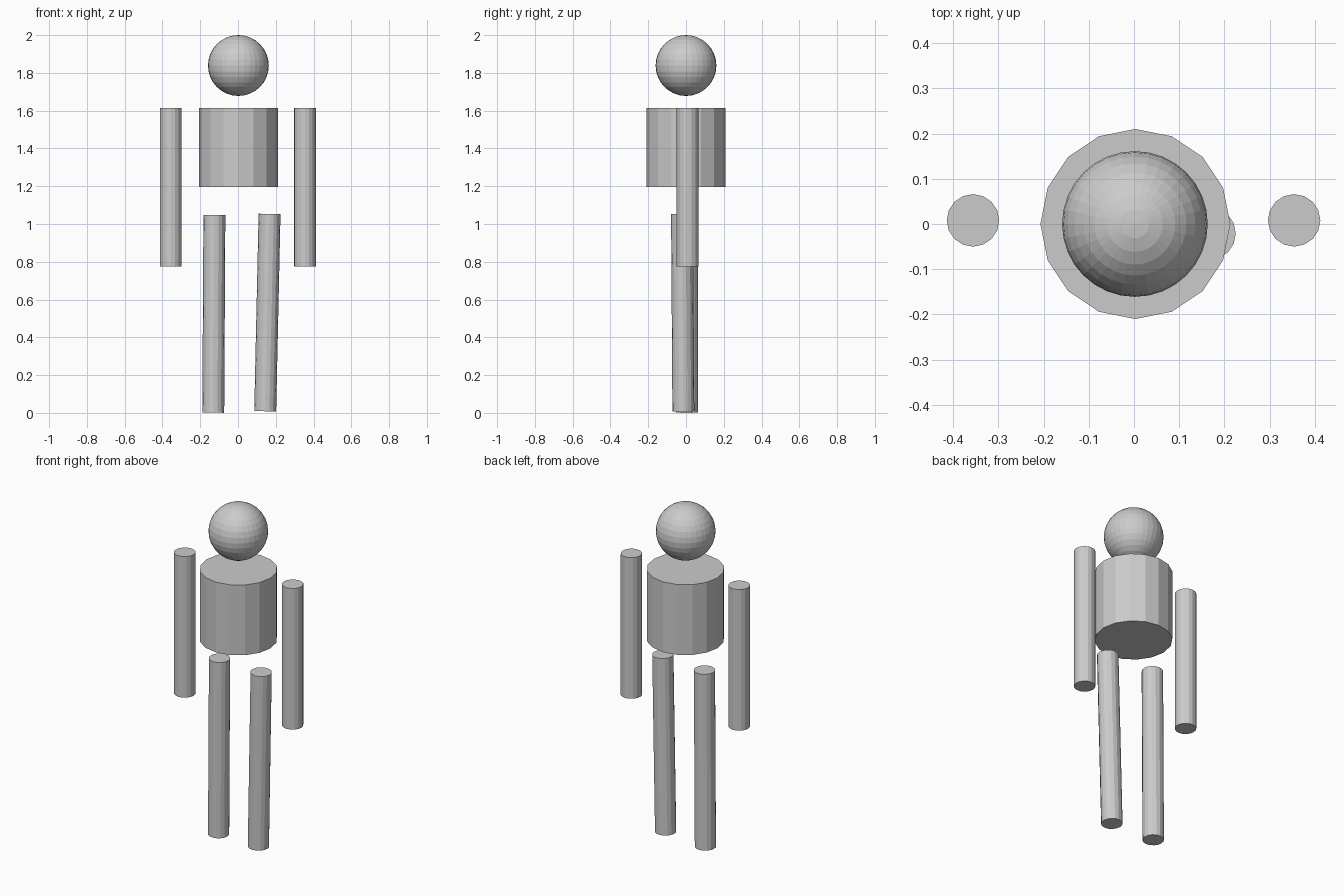
import bpy
from mathutils import Vector

if "Cube" in bpy.data.objects:
    bpy.data.objects.remove(bpy.data.objects["Cube"])

grey = bpy.data.materials.new("plain grey")
grey.diffuse_color = (0.6, 0.6, 0.6, 1)
grey.use_nodes = True
grey.node_tree.nodes["Principled BSDF"].inputs["Base Color"].default_value = grey.diffuse_color


def finish(name):
    ob = bpy.context.object
    ob.name = name
    ob.data.materials.append(grey)
    return ob


def rod(name, bottom, top, radius):
    """Sixteen-sided capped cylinder between two points."""
    a, b = Vector(bottom), Vector(top)
    bpy.ops.mesh.primitive_cylinder_add(vertices=16, radius=radius,
                                        depth=(b - a).length, location=(a + b) / 2)
    ob = finish(name)
    ob.rotation_mode = 'QUATERNION'
    ob.rotation_quaternion = Vector((0, 0, 1)).rotation_difference(b - a)
    return ob


# Head: faceted ball floating above the torso
bpy.ops.mesh.primitive_uv_sphere_add(segments=32, ring_count=16, radius=0.161,
                                     location=(0.002, 0, 1.839))
finish("head")

# Torso drum
rod("torso", (0.003, 0, 1.197), (0.003, 0, 1.615), 0.21)

# Arms hang straight, apart from the torso
for side, x in (("left", -0.356), ("right", 0.354)):
    rod(side + "_arm", (x, 0.008, 0.776), (x, 0.008, 1.615), 0.058)

# Legs lean slightly, each by its own amount
rod("left_leg", (-0.131, 0.005, 0.001), (-0.125, 0.005, 1.048), 0.058)
rod("right_leg", (0.144, -0.014, 0.009), (0.167, -0.021, 1.053), 0.058)
